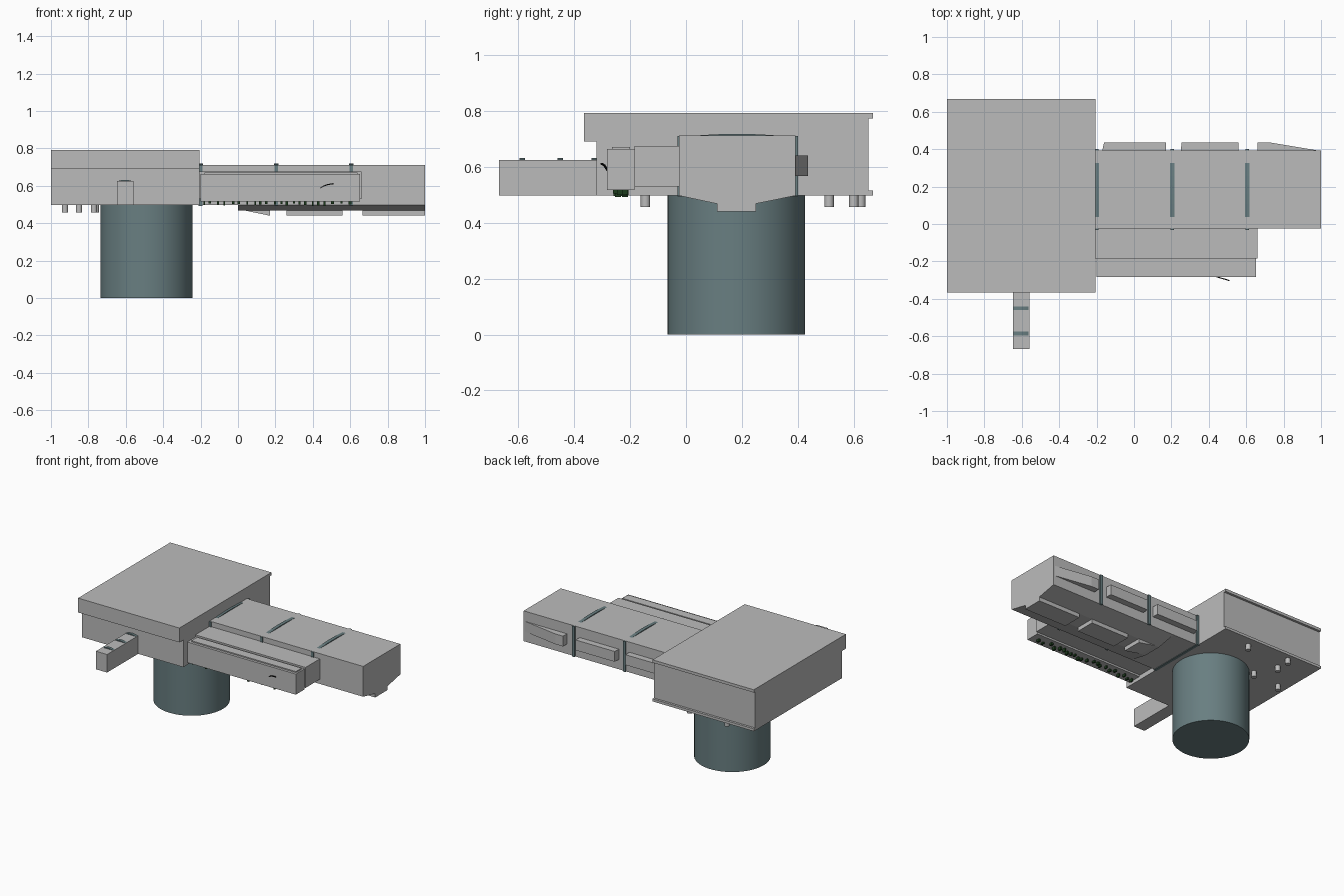
import bpy, bmesh, math, random
from mathutils import Vector

if "Cube" in bpy.data.objects:
    bpy.data.objects.remove(bpy.data.objects["Cube"])

random.seed(4)


def material(name, rgb):
    m = bpy.data.materials.new(name)
    m.diffuse_color = (*rgb, 1)
    m.use_nodes = True
    m.node_tree.nodes["Principled BSDF"].inputs["Base Color"].default_value = m.diffuse_color
    return m


GREY = material("light_grey", (0.50, 0.50, 0.50))
TEAL = material("slate_teal", (0.14, 0.21, 0.22))
GREEN = material("dark_green", (0.012, 0.045, 0.012))
BLACK = material("black", (0.008, 0.008, 0.008))


def finish(bm, name, mat):
    bmesh.ops.recalc_face_normals(bm, faces=bm.faces)
    me = bpy.data.meshes.new(name)
    bm.to_mesh(me)
    bm.free()
    me.materials.append(mat)
    ob = bpy.data.objects.new(name, me)
    bpy.context.collection.objects.link(ob)
    return ob


def prism(name, pts, axis, a, b, mat=GREY):
    """Extrude a flat profile along an axis from a to b."""
    def place(p, t):
        return {"x": (t, p[0], p[1]), "y": (p[0], t, p[1]), "z": (p[0], p[1], t)}[axis]
    bm = bmesh.new()
    face = bm.faces.new([bm.verts.new(place(p, a)) for p in pts])
    ext = bmesh.ops.extrude_face_region(bm, geom=[face])
    move = Vector(place((0, 0), b - a))
    bmesh.ops.translate(bm, vec=move, verts=[g for g in ext["geom"] if isinstance(g, bmesh.types.BMVert)])
    return finish(bm, name, mat)


def box(name, x, y, z, mat=GREY):
    return prism(name, [(x[0], y[0]), (x[1], y[0]), (x[1], y[1]), (x[0], y[1])], "z", z[0], z[1], mat)


def cylinder(name, x, y, z0, z1, r, sides, mat):
    pts = [(x + r * math.cos(2 * math.pi * i / sides), y + r * math.sin(2 * math.pi * i / sides))
           for i in range(sides)]
    ob = prism(name, pts, "z", z0, z1, mat)
    bpy.context.view_layer.objects.active = ob
    ob.select_set(True)
    bpy.ops.object.shade_smooth_by_angle(angle=math.radians(35))
    ob.select_set(False)


def arch(u0, u1, z0, z1, n=12):
    """Low curved bump as a profile."""
    return [(u0 + (u1 - u0) * i / n, z0 + (z1 - z0) * math.sin(math.pi * i / n)) for i in range(n + 1)]


# Pedestal and main housing
cylinder("pedestal", -0.49, 0.18, 0, 0.5, 0.246, 64, TEAL)
box("housing_body", (-1, -0.205), (-0.32, 0.652), (0.497, 0.69))
box("housing_top", (-1, -0.205), (-0.365, 0.652), (0.69, 0.792))
box("housing_back_upper_lip", (-1, -0.205), (0.652, 0.668), (0.772, 0.792))
box("housing_back_lower_lip", (-1, -0.205), (0.652, 0.668), (0.497, 0.515))

# Feet under the housing
for i, (x, y) in enumerate([(-0.45, 0.6), (-0.76, 0.625), (-0.925, 0.33),
                            (-0.7, 0.36), (-0.85, -0.145), (-0.77, 0.512)]):
    cylinder(f"foot_{i}", x, y, 0.457, 0.5, 0.017, 16, GREY)

# Long arm: flat-bottomed root, then a shallow keeled section
box("arm_root", (-0.205, 0), (-0.025, 0.392), (0.497, 0.712))
prism("arm", [(-0.025, 0.497), (0.11, 0.468), (0.25, 0.468), (0.392, 0.497),
              (0.392, 0.712), (-0.025, 0.712)], "x", 0, 1)
prism("keel_ramp", [(0, 0.497), (0, 0.475), (0.17, 0.44), (0.17, 0.49)], "y", 0.11, 0.25)
box("keel_middle", (0.26, 0.56), (0.11, 0.25), (0.44, 0.48))
box("keel_end", (0.665, 1), (0.11, 0.25), (0.44, 0.48))

# Raised bars on the rear of the arm
for i, pts in enumerate([
        [(-0.17, 0.39), (0.17, 0.39), (0.17, 0.437), (-0.16, 0.437)],
        [(0.25, 0.39), (0.56, 0.39), (0.56, 0.437), (0.255, 0.437)],
        [(0.66, 0.39), (1, 0.39), (0.72, 0.437), (0.66, 0.437)]]):
    prism(f"rear_bar_{i}", pts, "z", 0.567, 0.64)

# Teal bands round the arm
for i, x in enumerate((-0.2, 0.205, 0.605)):
    prism(f"arm_band_top_{i}", arch(0.03, 0.335, 0.7115, 0.718), "x", x - 0.012, x + 0.012, TEAL)
    for side, y in (("front", (-0.031, -0.02)), ("rear", (0.385, 0.401))):
        box(f"arm_band_{side}_{i}", (x - 0.01, x + 0.01), y, (0.495, 0.711), TEAL)
box("arm_band_under", (-0.21, -0.19), (-0.03, 0.4), (0.493, 0.5), TEAL)

# Side case in front of the arm
box("case_mount", (-0.205, 0.66), (-0.185, -0.025), (0.53, 0.675))
box("case_body", (-0.2, 0.652), (-0.283, -0.185), (0.517, 0.663))
box("case_lid", (-0.18, 0.64), (-0.265, -0.2), (0.66, 0.671))

# Small irregular stubs hanging beneath the case
x = -0.18
while x < 0.62:
    y = random.uniform(-0.25, -0.215)
    w = random.uniform(0.004, 0.008)
    box("case_stub", (x - w, x + w), (y - 0.011, y + 0.011),
        (random.uniform(0.492, 0.505), 0.52), GREEN)
    x += random.uniform(0.025, 0.05)

# Curved wire handle on the case front
curve = [(0.44, 0.588), (0.455, 0.597), (0.475, 0.605), (0.495, 0.609), (0.51, 0.611)]
bm = bmesh.new()
rows = [[bm.verts.new((px, -0.281 - 0.022 * i / 4 + dy, pz + dz))
         for dy, dz in ((-0.003, -0.003), (0.003, -0.003), (0.003, 0.003), (-0.003, 0.003))]
        for i, (px, pz) in enumerate(curve)]
for a, b in zip(rows, rows[1:]):
    for k in range(4):
        bm.faces.new((a[k], a[(k + 1) % 4], b[(k + 1) % 4], b[k]))
bm.faces.new(rows[0])
bm.faces.new(rows[-1])
finish(bm, "wire_handle", BLACK)

# Short front bar with its bands
box("front_bar", (-0.648, -0.56), (-0.668, -0.315), (0.497, 0.625))
for i, y in enumerate((-0.585, -0.45, -0.328)):
    prism(f"front_bar_band_{i}", arch(-0.645, -0.563, 0.6245, 0.632), "y", y - 0.01, y + 0.01, TEAL)
